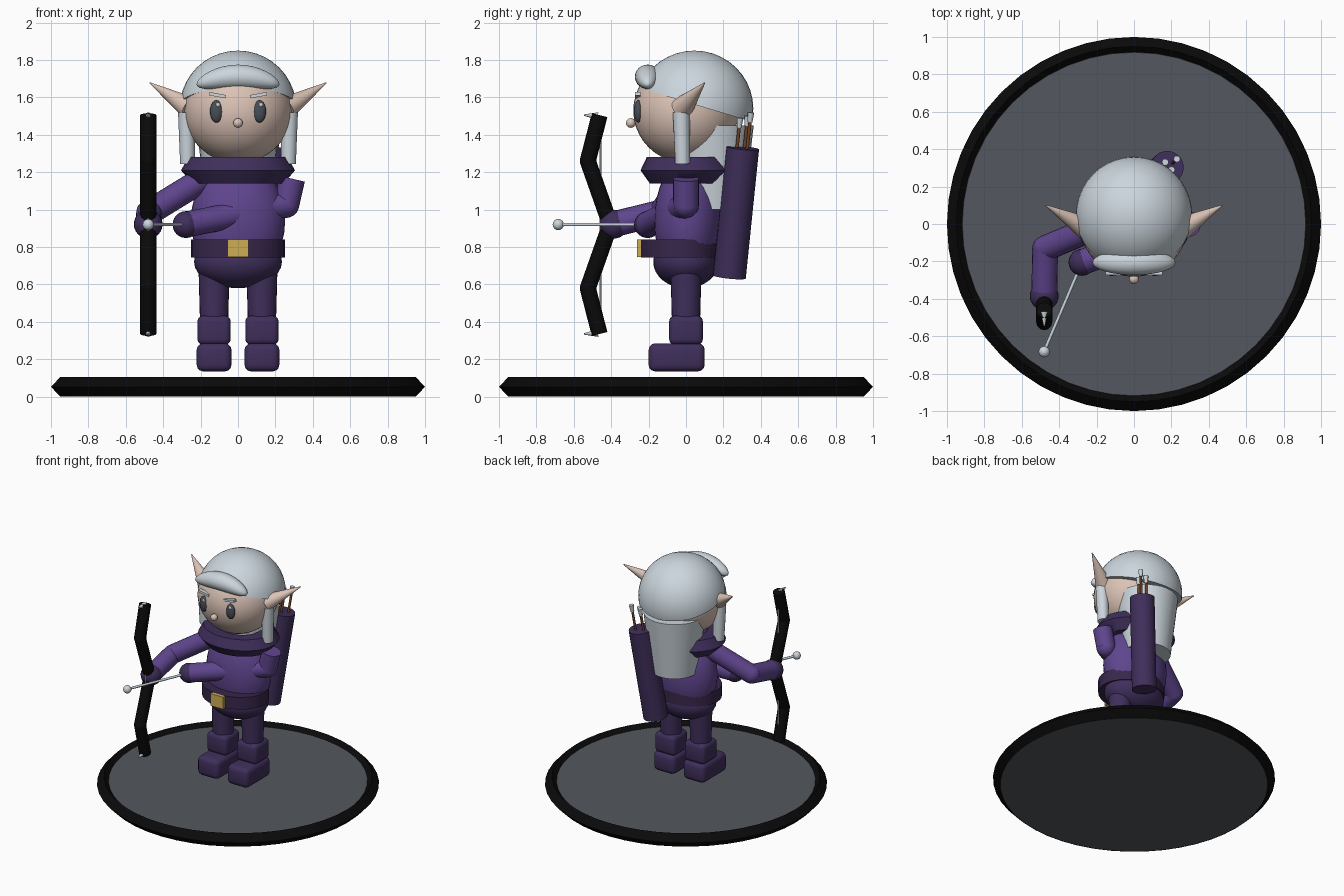
import bpy, bmesh, math
from mathutils import Vector, Matrix

if "Cube" in bpy.data.objects:
    bpy.data.objects.remove(bpy.data.objects["Cube"])


def material(name, r, g, b):
    m = bpy.data.materials.new(name)
    m.diffuse_color = (r, g, b, 1)
    m.use_nodes = True
    m.node_tree.nodes["Principled BSDF"].inputs["Base Color"].default_value = m.diffuse_color
    return m


PURPLE = material("purple cloth", .115, .06, .27)
DARK = material("dark purple leather", .05, .028, .105)
BELT = material("belt purple", .038, .02, .07)
SKIN = material("skin", .72, .55, .47)
HAIR = material("silver hair", .60, .67, .72)
STONE = material("grey stone", .088, .095, .112)
BLACK = material("black", .003, .003, .003)
GOLD = material("gold", .62, .42, .09)
SLATE = material("slate eye", .065, .075, .095)
BROWN = material("brown wood", .16, .06, .025)


def finish(name, bm, mat, angle=40):
    bmesh.ops.recalc_face_normals(bm, faces=bm.faces)
    me = bpy.data.meshes.new(name)
    bm.to_mesh(me)
    bm.free()
    me.materials.append(mat)
    for p in me.polygons:
        p.use_smooth = True
    me.set_sharp_from_angle(angle=math.radians(angle))
    ob = bpy.data.objects.new(name, me)
    bpy.context.collection.objects.link(ob)
    return ob


def ellipsoid_bm(c, r, seg=32):
    bm = bmesh.new()
    bmesh.ops.create_uvsphere(bm, u_segments=seg, v_segments=seg // 2, radius=1)
    bmesh.ops.transform(bm, matrix=Matrix.Translation(c) @ Matrix.Diagonal((*r, 1)), verts=bm.verts)
    return bm


def ellipsoid(name, c, r, mat, seg=32):
    return finish(name, ellipsoid_bm(c, r, seg), mat)


def add_rod(bm, a, b, r1, r2, seg):
    a, b = Vector(a), Vector(b)
    d = b - a
    m = Matrix.Translation((a + b) / 2) @ d.to_track_quat('Z', 'Y').to_matrix().to_4x4()
    bmesh.ops.create_cone(bm, cap_ends=True, segments=seg, radius1=r1, radius2=r2,
                          depth=d.length, matrix=m)


def rod(name, a, b, r1, r2, mat, seg=24, scale=(1, 1, 1)):
    """Tapered cylinder from a to b, scaled about a."""
    bm = bmesh.new()
    add_rod(bm, a, b, r1, r2, seg)
    a = Vector(a)
    for v in bm.verts:
        v.co = a + (v.co - a) * Vector(scale)
    return finish(name, bm, mat)


def limb(name, points, r, mat):
    """Tube through points with ball joints at the inner points."""
    bm = bmesh.new()
    for a, b in zip(points, points[1:]):
        add_rod(bm, a, b, r, r, 20)
    for p in points[1:-1]:
        bmesh.ops.create_uvsphere(bm, u_segments=20, v_segments=10, radius=r,
                                  matrix=Matrix.Translation(p))
    return finish(name, bm, mat)


def box(name, c, size, mat, bevel=0, tilt=0):
    bm = bmesh.new()
    bmesh.ops.create_cube(bm, size=1, matrix=Matrix.Translation(c)
                          @ Matrix.Rotation(tilt, 4, 'Y') @ Matrix.Diagonal((*size, 1)))
    if bevel:
        bmesh.ops.bevel(bm, geom=bm.edges[:], offset=bevel, segments=3, profile=.5, affect='EDGES')
    return finish(name, bm, mat)


def ring(name, c, profile, mat, seg=48, sy=1, angle=30):
    """Closed (radius, z) profile spun round the z axis."""
    bm = bmesh.new()
    rows = [[bm.verts.new((c[0] + r * math.cos(t), c[1] + r * sy * math.sin(t), c[2] + z))
             for r, z in profile]
            for t in (math.tau * i / seg for i in range(seg))]
    n = len(profile)
    for i in range(seg):
        p, q = rows[i], rows[(i + 1) % seg]
        for j in range(n):
            bm.faces.new((p[j], q[j], q[(j + 1) % n], p[(j + 1) % n]))
    return finish(name, bm, mat, angle)


# Base
ring("base_rim", (0, 0, .0525), [(1, 0), (.95, .0525), (.90, 0), (.95, -.0525)], BLACK)
rod("base_plate", (0, 0, 0.001), (0, 0, .075), .948, .918, STONE, 48)

# Legs and boots
for s, side in ((-1, "right"), (1, "left")):
    x = s * .128
    rod(side + "_leg", (x, 0, .39), (x, 0, .68), .075, .083, DARK)
    box(side + "_boot_shaft", (x, 0, .355), (.178, .18, .155), DARK, .03)
    box(side + "_boot_foot", (x, -.05, .21), (.186, .30, .15), DARK, .035)

# Torso, belt and collar
ellipsoid("hips", (0, 0, .72), (.235, .175, .14), DARK)
ellipsoid("torso", (0, .01, .94), (.252, .18, .33), PURPLE)
rod("belt", (0, -.03, .745), (0, -.03, .84), .25, .25, BELT, 32, (1, .84, 1))
box("belt_buckle", (0, -.25, .793), (.11, .025, .095), GOLD)
ring("collar", (0, .01, 1.21),
     [(.305, 0), (.265, .07), (.17, .07), (.12, 0), (.17, -.07), (.245, -.07)],
     DARK, 32, .83, 50)

# Arms and hands
bow_hand = (-.48, -.385, .922)
draw_hand = (-.278, -.205, .92)
limb("bow_arm", [(-.19, -.01, 1.16), (-.475, -.13, .985), bow_hand], .069, PURPLE)
limb("draw_arm", [(.29, 0, 1.165), (.258, 0, 1.025), draw_hand], .069, PURPLE)
ellipsoid("bow_glove", bow_hand, (.077,) * 3, DARK, 24)
ellipsoid("draw_glove", draw_hand, (.072,) * 3, DARK, 24)

# Head and face
ellipsoid("head", (0, 0, 1.53), (.29, .282, .28), SKIN, 40)
ellipsoid("nose", (0, -.295, 1.463), (.026,) * 3, SKIN, 16)
for s, side in ((-1, "right"), (1, "left")):
    rod(side + "_ear", (s * .26, -.02, 1.545), (s * .472, .1, 1.678), .062, .003, SKIN, 20)
    ellipsoid(side + "_eye", (s * .115, -.255, 1.525), (.035, .023, .06), SLATE, 20)
    ellipsoid(side + "_eye_glint", (s * .115 + .007, -.272, 1.56), (.011, .006, .013), HAIR, 8)
    box(side + "_brow", (s * .11, -.258, 1.612), (.09, .03, .018), HAIR, 0, -s * .18)

# Hair cap, cut along a plane that drops towards the back
bm = ellipsoid_bm((0, .045, 1.54), (.312, .315, .31), 40)
cut = bmesh.ops.bisect_plane(bm, geom=bm.verts[:] + bm.edges[:] + bm.faces[:],
                             plane_co=(0, -.25, 1.65), plane_no=(0, .3, 1), clear_inner=True)
bmesh.ops.holes_fill(bm, edges=[e for e in bm.edges if e.is_boundary])
finish("hair_cap", bm, HAIR)

# Fringe, drooping at both ends
bm = ellipsoid_bm((0, -.205, 1.71), (.222, .068, .065))
for v in bm.verts:
    v.co.z -= .8 * v.co.x ** 2
finish("fringe", bm, HAIR)

# Long back hair and side locks
rod("back_hair", (0, .14, 1.0), (0, .14, 1.45), .17, .222, HAIR, 32)
for s, side in ((-1, "right"), (1, "left")):
    rod(side + "_lock", (s * .27, -.018, 1.245), (s * .275, -.025, 1.52), .04, .046, HAIR, 16)

# Bow: mirrored limbs, tips and a straight string
BX, BZ = -.48, .92
bm = bmesh.new()
for s in (-1, 1):
    pts = [(BX, -.405, BZ), (BX, -.525, BZ + s * .34), (BX, -.462, BZ + s * .585)]
    for a, b in zip(pts, pts[1:]):
        add_rod(bm, a, b, .043, .043, 12)
    bmesh.ops.create_uvsphere(bm, u_segments=12, v_segments=8, radius=.043,
                              matrix=Matrix.Translation(pts[1]))
    rod("bow_tip_" + ("top" if s > 0 else "bottom"), (BX, -.47, BZ + s * .58),
        (BX, -.545, BZ + s * .585), .02, .004, HAIR, 10)
finish("bow", bm, BLACK)
rod("bowstring", (BX, -.457, BZ - .58), (BX, -.457, BZ + .58), .005, .005, HAIR, 8)

# Nocked arrow
rod("arrow_shaft", draw_hand, (BX, -.68, BZ), .009, .009, HAIR, 10)
ellipsoid("arrow_head", (BX, -.683, BZ), (.03,) * 3, HAIR, 16)

# Quiver with three arrows
low, top = Vector((.1, .232, .64)), Vector((.178, .303, 1.33))
rod("quiver", low, top, .088, .088, DARK)
axis = (top - low).normalized()
for i, (dx, dy, h) in enumerate(((-.03, .01, .15), (.03, .025, .17), (.005, -.03, .14))):
    foot = top + Vector((dx, dy, 0)) - axis * .1
    tip = top + Vector((dx, dy, 0)) + axis * h
    rod(f"quiver_arrow_{i + 1}", foot, tip, .009, .009, BROWN, 10)
    rod(f"quiver_feather_{i + 1}", tip - axis * .03, tip + axis * .022, .013, .018, HAIR, 10)
